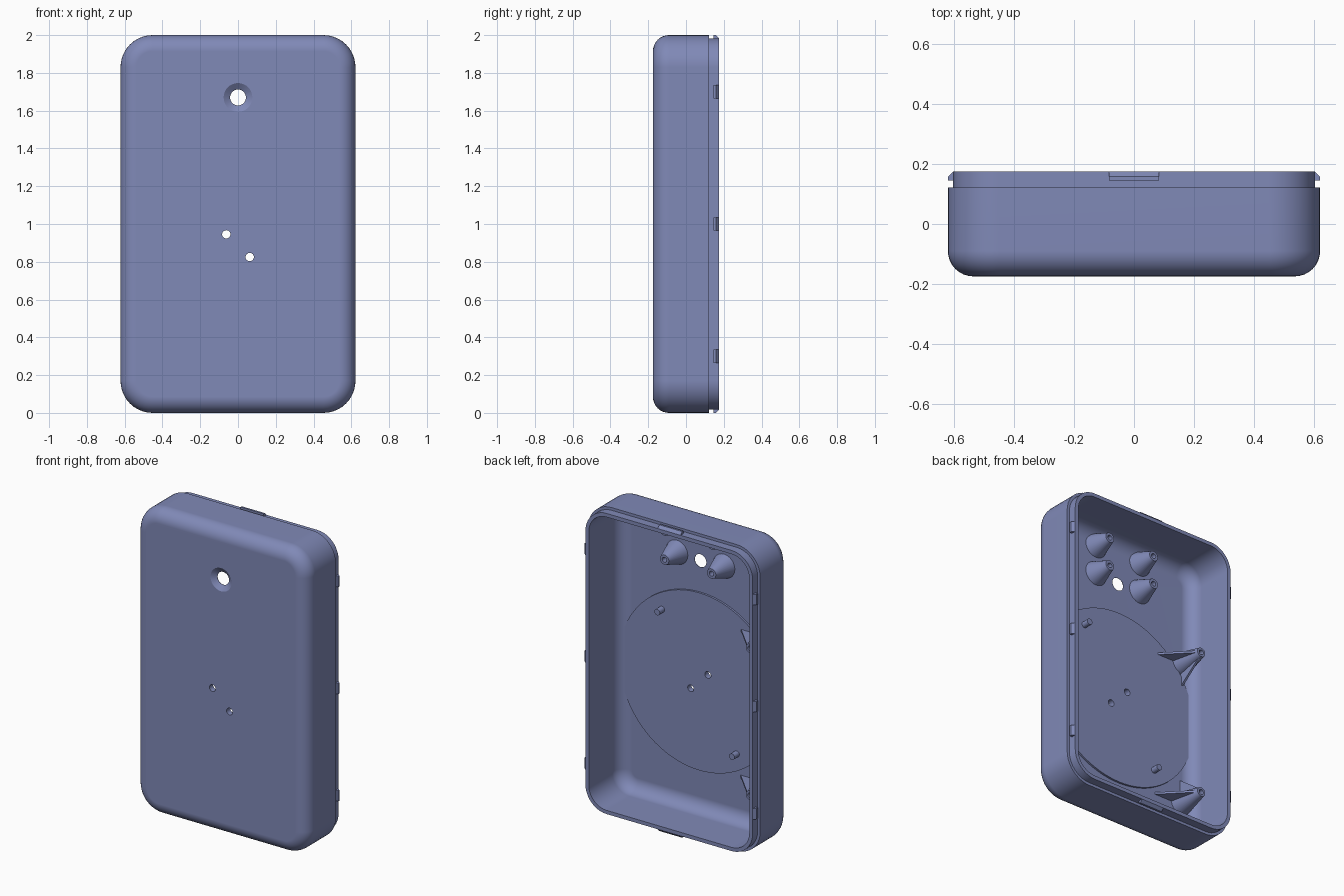
import bpy, bmesh, math
from mathutils import Vector

if "Cube" in bpy.data.objects:
    bpy.data.objects.remove(bpy.data.objects["Cube"])

blue = bpy.data.materials.new("slate_blue")
blue.diffuse_color = (0.216, 0.251, 0.474, 1)
blue.use_nodes = True
blue.node_tree.nodes["Principled BSDF"].inputs["Base Color"].default_value = blue.diffuse_color


def finish(name, bm, smooth=True):
    bmesh.ops.recalc_face_normals(bm, faces=bm.faces)
    me = bpy.data.meshes.new(name)
    bm.to_mesh(me)
    bm.free()
    ob = bpy.data.objects.new(name, me)
    bpy.context.collection.objects.link(ob)
    me.materials.append(blue)
    if smooth:
        shade(ob)
    return ob


def shade(ob):
    bpy.ops.object.select_all(action='DESELECT')
    bpy.context.view_layer.objects.active = ob
    ob.select_set(True)
    bpy.ops.object.shade_smooth_by_angle(angle=math.radians(30))


def loft(name, rings, smooth=True):
    """Bridge equal-length rings of points and cap both ends."""
    bm = bmesh.new()
    rows = [[bm.verts.new(p) for p in ring] for ring in rings]
    n = len(rows[0])
    for a, b in zip(rows, rows[1:]):
        for i in range(n):
            j = (i + 1) % n
            bm.faces.new((a[i], a[j], b[j], b[i]))
    bm.faces.new(rows[0])
    bm.faces.new(rows[-1])
    return finish(name, bm, smooth)


def rounded_ring(inset, y, seg=10):
    """Rounded rectangle in the xz plane, shrunk by inset."""
    w, h, r = 0.622 - inset, 1.0 - inset, max(0.17 - inset, 0.03)
    pts = []
    for k, (sx, sz) in enumerate(((1, 1), (-1, 1), (-1, -1), (1, -1))):
        for i in range(seg + 1):
            a = math.pi / 2 * (k + i / seg)
            pts.append((sx * (w - r) + r * math.cos(a), y,
                        1 + sz * (h - r) + r * math.sin(a)))
    return pts


def lathe(name, x, z, profile, n=32):
    """Revolve (radius, y) points about an axis along y."""
    return loft(name, [[(x + r * math.cos(2 * math.pi * i / n), y,
                         z + r * math.sin(2 * math.pi * i / n))
                        for i in range(n)] for r, y in profile])


def cut(ob, cutter):
    mod = ob.modifiers.new("cut", 'BOOLEAN')
    mod.operation, mod.solver, mod.object = 'DIFFERENCE', 'EXACT', cutter
    bpy.context.view_layer.objects.active = ob
    bpy.ops.object.modifier_apply(modifier=mod.name)


def prism(name, pts, offset):
    d = Vector(offset) / 2
    return loft(name, [[Vector(p) - d for p in pts],
                       [Vector(p) + d for p in pts]], False)


FRONT, BACK, FLOOR, DISC = -0.175, 0.175, -0.15, -0.137

# housing: filleted front, stepped rim, hollow inside
rings = []
for i in range(9):
    a = math.pi / 2 * i / 8
    rings.append(rounded_ring(0.085 * (1 - math.sin(a)),
                              FRONT + 0.085 * (1 - math.cos(a))))
rings += [rounded_ring(0, 0.122), rounded_ring(0.018, 0.122),
          rounded_ring(0.018, BACK), rounded_ring(0.042, BACK)]
for i in range(9):
    a = math.pi / 2 * i / 8
    rings.append(rounded_ring(0.042 + 0.085 * (1 - math.cos(a)),
                              FLOOR + 0.085 * (1 - math.sin(a))))
housing = loft("housing", rings)

# raised round pad inside
PAD_Z = 0.885
pad = lathe("round_pad", 0, PAD_Z, [(0.58, FLOOR - 0.008), (0.58, DISC)], 96)

# sensor opening with a countersink, and two wire holes
cutters = [lathe("sensor_cutter", 0, 1.67, [(0.042, -0.3), (0.042, -0.05)]),
           lathe("sink_cutter", 0, 1.67, [(0.082, FRONT - 0.004), (0.042, FLOOR - 0.002)])]
for s in (-1, 1):
    cutters.append(lathe("wire_cutter", s * 0.062, PAD_Z - s * 0.06,
                         [(0.022, -0.3), (0.022, -0.05)], 24))
for c in cutters:
    cut(housing, c)
    if c.name.startswith("wire"):
        cut(pad, c)
for c in cutters:
    bpy.data.objects.remove(c)
for ob in (housing, pad):
    shade(ob)
    ob.modifiers.new("normals", 'WEIGHTED_NORMAL').keep_sharp = True

# conical screw bosses around the opening
for x in (-0.17, 0.17):
    for z in (1.68, 1.87):
        lathe("screw_boss", x, z, [(0.08, FLOOR - 0.005), (0.032, FLOOR + 0.13),
                                   (0.016, FLOOR + 0.13), (0.016, FLOOR + 0.05)])

# locating pegs on the pad
for s in (-1, 1):
    lathe("locating_peg", s * 0.27, PAD_Z + s * 0.40,
          [(0.02, DISC - 0.005), (0.02, DISC + 0.05)], 20)

# tall side posts with gussets
PX, TOP = -0.49, FLOOR + 0.19
for z, s in ((1.30, -1), (0.34, 1)):
    lathe("side_post", PX, z, [(0.075, FLOOR - 0.005), (0.03, TOP),
                               (0.016, TOP), (0.016, TOP - 0.08)])
    prism("inner_gusset", [(PX + 0.025, FLOOR, z), (PX + 0.20, FLOOR, z),
                           (PX + 0.025, TOP - 0.01, z)], (0, 0, 0.014))
    prism("upright_gusset", [(PX, FLOOR, z + s * 0.025), (PX, FLOOR, z + s * 0.16),
                             (PX, TOP - 0.01, z + s * 0.025)], (0.014, 0, 0))

# snap clips on the rim: (outward distance, y) wedge profile
wedge = [(-0.023, 0.145), (0, 0.145), (0, 0.158), (-0.018, BACK), (-0.023, BACK)]
for s in (-1, 1):
    for z in (0.30, 1.0, 1.70):
        prism("side_clip", [(s * (0.622 + d), y, z) for d, y in wedge], (0, 0, 0.07))
    prism("end_clip", [(0, y, 1 + s * (1 + d)) for d, y in wedge], (0.166, 0, 0))
